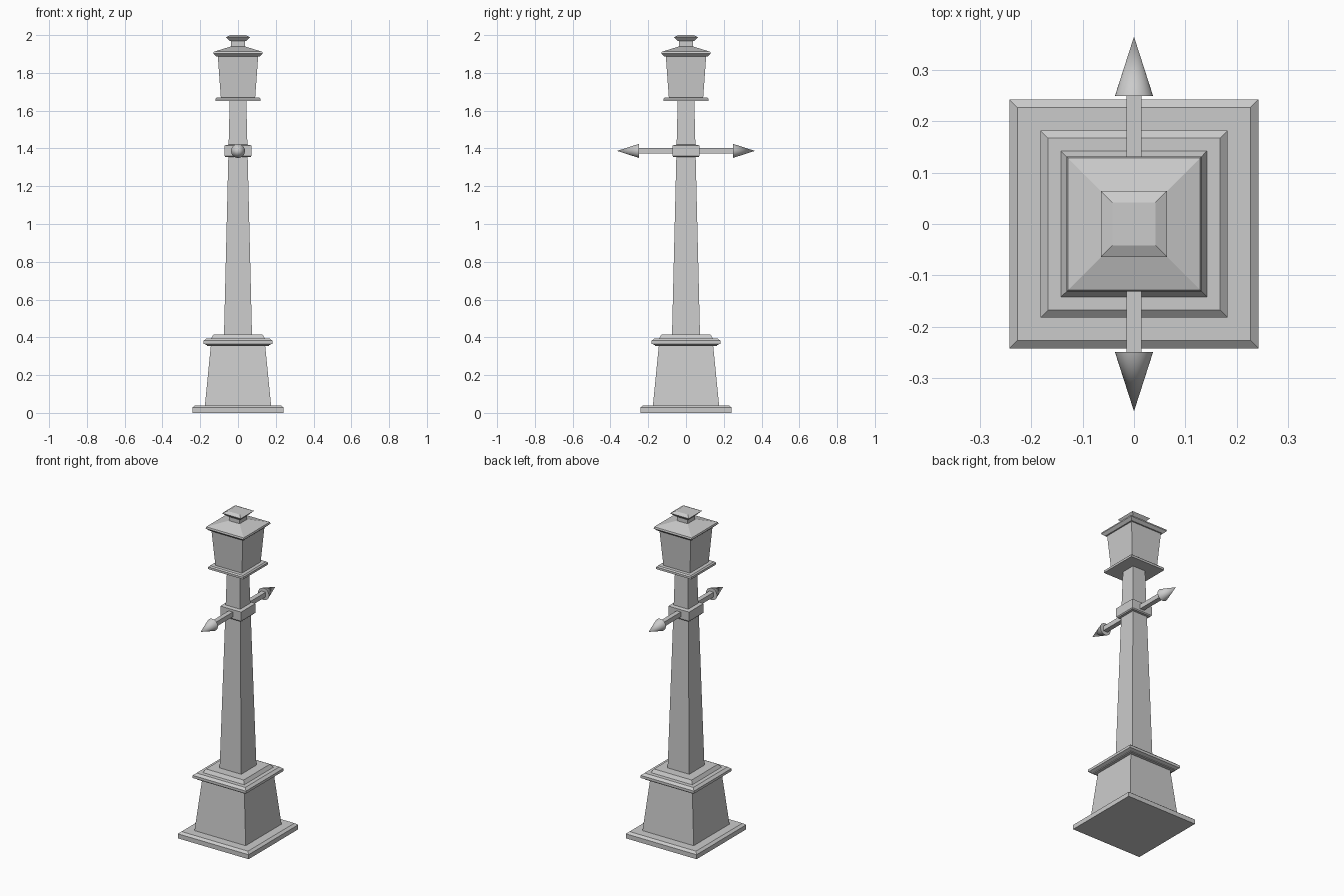
import bpy, bmesh, math
from mathutils import Matrix

if "Cube" in bpy.data.objects:
    bpy.data.objects.remove(bpy.data.objects["Cube"])


def square_tower(name, profile):
    """Stack square rings given as (half width, height) and cap both ends."""
    bm = bmesh.new()
    corners = [(-1, -1), (1, -1), (1, 1), (-1, 1)]
    rings = [[bm.verts.new((x * h, y * h, z)) for x, y in corners] for h, z in profile]
    for a, b in zip(rings, rings[1:]):
        for i in range(4):
            j = (i + 1) % 4
            bm.faces.new((a[i], a[j], b[j], b[i]))
    bm.faces.new(rings[0][::-1])
    bm.faces.new(rings[-1])
    return finish(name, bm)


def finish(name, bm):
    mesh = bpy.data.meshes.new(name)
    bm.to_mesh(mesh)
    bm.free()
    obj = bpy.data.objects.new(name, mesh)
    bpy.context.collection.objects.link(obj)
    return obj


# Pedestal
square_tower("base_plinth", [(0.242, 0), (0.242, 0.028), (0.227, 0.04)])
square_tower("pedestal", [(0.175, 0.04), (0.144, 0.355)])
square_tower("pedestal_cap", [(0.163, 0.353), (0.163, 0.358), (0.182, 0.366),
                              (0.182, 0.382), (0.167, 0.395)])
square_tower("pedestal_step", [(0.142, 0.395), (0.129, 0.416)])

# Post and its collar
square_tower("post", [(0.074, 0.416), (0.044, 1.652)])
square_tower("collar", [(0.066, 1.354), (0.071, 1.36), (0.071, 1.416), (0.05, 1.42)])

# Lantern
square_tower("lantern_tray", [(0.12, 1.65), (0.12, 1.663), (0.113, 1.67)])
square_tower("lantern_body", [(0.091, 1.67), (0.107, 1.89)])
square_tower("lantern_roof", [(0.115, 1.887), (0.131, 1.902), (0.128, 1.912), (0.037, 1.94)])
square_tower("roof_neck", [(0.037, 1.935), (0.037, 1.971)])
square_tower("finial", [(0.045, 1.969), (0.064, 1.989), (0.042, 2.0)])

# Ladder bar with a pointed tip at each end
for side, label in ((1, "back"), (-1, "front")):
    bm = bmesh.new()
    bmesh.ops.create_cube(bm, size=1, matrix=Matrix.Translation((0, side * 0.16, 1.387))
                          @ Matrix.Diagonal((0.029, 0.184, 0.029, 1)))
    finish(label + "_bar", bm)
    bm = bmesh.new()
    bmesh.ops.create_cone(bm, cap_ends=True, segments=32, radius1=0.037, radius2=0, depth=0.115,
                          matrix=Matrix.Translation((0, side * 0.307, 1.387))
                          @ Matrix.Rotation(-side * math.pi / 2, 4, 'X'))
    tip = finish(label + "_bar_tip", bm)
    for face in tip.data.polygons:
        face.use_smooth = len(face.vertices) == 3
    tip.data.set_sharp_from_angle(angle=math.radians(40))
